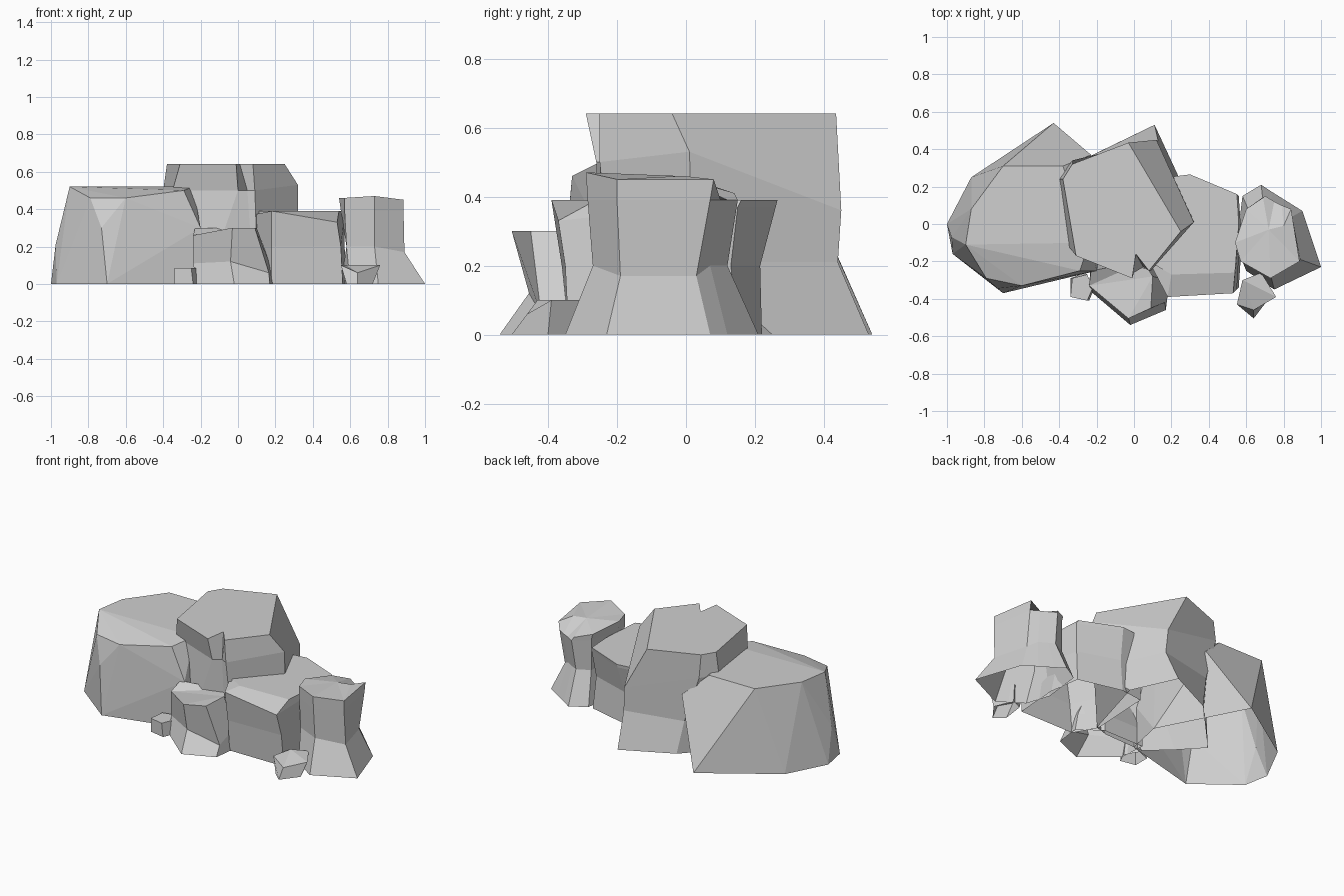
import bpy
import bmesh

cube = bpy.data.objects.get("Cube")
if cube:
    bpy.data.objects.remove(cube, do_unlink=True)

# One flat stone colour for every rock
stone = bpy.data.materials.new("stone_grey")
stone.use_nodes = True
stone.diffuse_color = (0.63, 0.63, 0.63, 1)
stone.node_tree.nodes["Principled BSDF"].inputs["Base Color"].default_value = stone.diffuse_color


def finish(name, bm):
    """Orient the faces, open the underside and make the object."""
    bmesh.ops.recalc_face_normals(bm, faces=bm.faces)
    underside = [f for f in bm.faces if all(v.co.z < 0.001 for v in f.verts)]
    bmesh.ops.delete(bm, geom=underside, context='FACES')
    bm.normal_update()
    bmesh.ops.triangulate(bm, faces=[f for f in bm.faces if len(f.verts) > 4])
    mesh = bpy.data.meshes.new(name)
    bm.to_mesh(mesh)
    bm.free()
    mesh.materials.append(stone)
    obj = bpy.data.objects.new(name, mesh)
    bpy.context.collection.objects.link(obj)
    return obj


def ring_verts(bm, z, points):
    """A level outline; a point may carry its own height."""
    return [bm.verts.new(p if len(p) == 3 else (p[0], p[1], z)) for p in points]


def hull_rock(name, levels):
    """A convex boulder wrapped around a few outlines."""
    bm = bmesh.new()
    for z, points in levels:
        ring_verts(bm, z, points)
    bmesh.ops.convex_hull(bm, input=bm.verts[:])
    bmesh.ops.delete(bm, geom=[v for v in bm.verts if not v.link_faces], context='VERTS')
    bmesh.ops.dissolve_limit(bm, angle_limit=0.02, verts=bm.verts[:], edges=bm.edges[:])
    return finish(name, bm)


def stacked_rock(name, levels):
    """A rock skinned through matching outlines, from the ground up."""
    bm = bmesh.new()
    rings = [ring_verts(bm, z, points) for z, points in levels]
    for low, high in zip(rings, rings[1:]):
        count = len(low)
        for i in range(count):
            j = (i + 1) % count
            bm.faces.new((low[i], low[j], high[j], high[i]))
    bm.faces.new(rings[0])
    bm.faces.new(rings[-1])
    return finish(name, bm)


# Broad boulder with a sloping back and an overhanging inner corner
hull_rock("broad_boulder", [
    (0, [(-.43, .54), (-.87, .25), (-1, 0), (-.97, -.16), (-.7, -.37),
         (-.2, -.24), (-.15, 0)]),
    (.52, [(-.7, .31), (-.38, .31), (-.87, .08), (-.9, -.11), (-.24, -.1)]),
    (.46, [(-.79, -.29), (-.6, -.33), (-.29, -.25, .5)]),
    (.3, [(-.975, -.07, .21), (-.73, -.345), (-.2, -.25), (-.23, .37, .38)]),
])

# Tall boulder with a small notch in its front rim and a foot spreading left
stacked_rock("tall_boulder", [
    (0, [(.11, .53), (-.2, .38), (-.53, .03), (-.4, -.11), (-.26, -.24),
         (.02, -.23), (.11, -.2), (.24, .25)]),
    (.21, [(.13, .44), (-.24, .36), (-.44, .12), (-.34, -.14), (-.1, -.25),
           (.07, -.24), (.1, -.22), (.32, .02)]),
    (.5, [(.12, .45, .36), (-.33, .34), (-.4, .24), (-.35, -.12), (0, -.26),
          (.05, -.23), (.09, -.25), (.32, .01, .53)]),
    (.64, [(-.03, .435), (-.33, .32), (-.38, .24), (-.31, -.17), (-.01, -.29),
           (.01, -.16), (.08, -.25), (.25, -.04)]),
])

# Low block bridging the tall boulder and the column
stacked_rock("low_block", [
    (0, [(.56, -.34), (.58, -.05), (.55, .15), (.27, .22), (.12, .2), (.1, -.2), (.18, -.34)]),
    (.2, [(.55, -.35), (.57, 0), (.54, .13), (.28, .215), (.12, .2), (.1, -.2), (.18, -.36)]),
    (.37, [(.53, -.37, .33), (.57, 0), (.56, .15), (.3, .26), (.1, .24),
           (.08, -.2), (.18, -.39, .39)]),
    (.39, [(.54, -.26), (.56, 0), (.55, .16), (.3, .265), (.1, .24), (.08, -.2), (.2, -.27)]),
])

# Upright column with a flared foot and a sloping cleft at the back
stacked_rock("flared_column", [
    (0, [(.9, .07), (.82, .12), (.74, .17), (.68, .21), (.58, .15),
         (.55, -.1), (.6, -.25), (.75, -.35), (1, -.23)]),
    (.2, [(.83, .03, .17), (.78, .07), (.73, .1), (.69, .12), (.61, .08),
          (.58, -.1), (.58, -.2), (.73, -.27), (.89, -.19, .17)]),
    (.39, [(.84, .07), (.79, .1), (.75, .12), (.7, .15), (.61, .08),
           (.55, -.1), (.57, -.2), (.73, -.285), (.885, -.2)]),
    (.46, [(.84, .08, .45), (.8, -.01), (.72, -.03), (.69, .14, .41), (.6, .08, .43),
           (.54, -.1), (.57, -.2), (.73, -.29, .47), (.885, -.2, .45)]),
])

# Waisted rock at the front
stacked_rock("front_rock", [
    (0, [(.19, -.3), (.17, -.46), (-.02, -.54), (-.22, -.37), (-.23, -.2), (.05, -.2)]),
    (.11, [(.17, -.3), (.165, -.42, .06), (-.04, -.455, .12), (-.24, -.33), (-.23, -.2), (.05, -.2)]),
    (.3, [(.1, -.28), (.09, -.45), (-.03, -.505), (-.24, -.33, .26), (-.23, -.25), (.05, -.2)]),
])

# Two pebbles at the foot of the pile
stacked_rock("left_pebble", [
    (0, [(-.21, -.34), (-.24, -.41), (-.34, -.39), (-.34, -.29), (-.26, -.26)]),
    (.085, [(-.22, -.34), (-.25, -.41), (-.34, -.39), (-.33, -.29), (-.25, -.27)]),
])
stacked_rock("right_pebble", [
    (0, [(.72, -.4), (.64, -.505), (.58, -.45), (.6, -.31), (.67, -.28)]),
    (.1, [(.76, -.39), (.64, -.46, .06), (.55, -.43), (.58, -.3), (.68, -.26)]),
])
